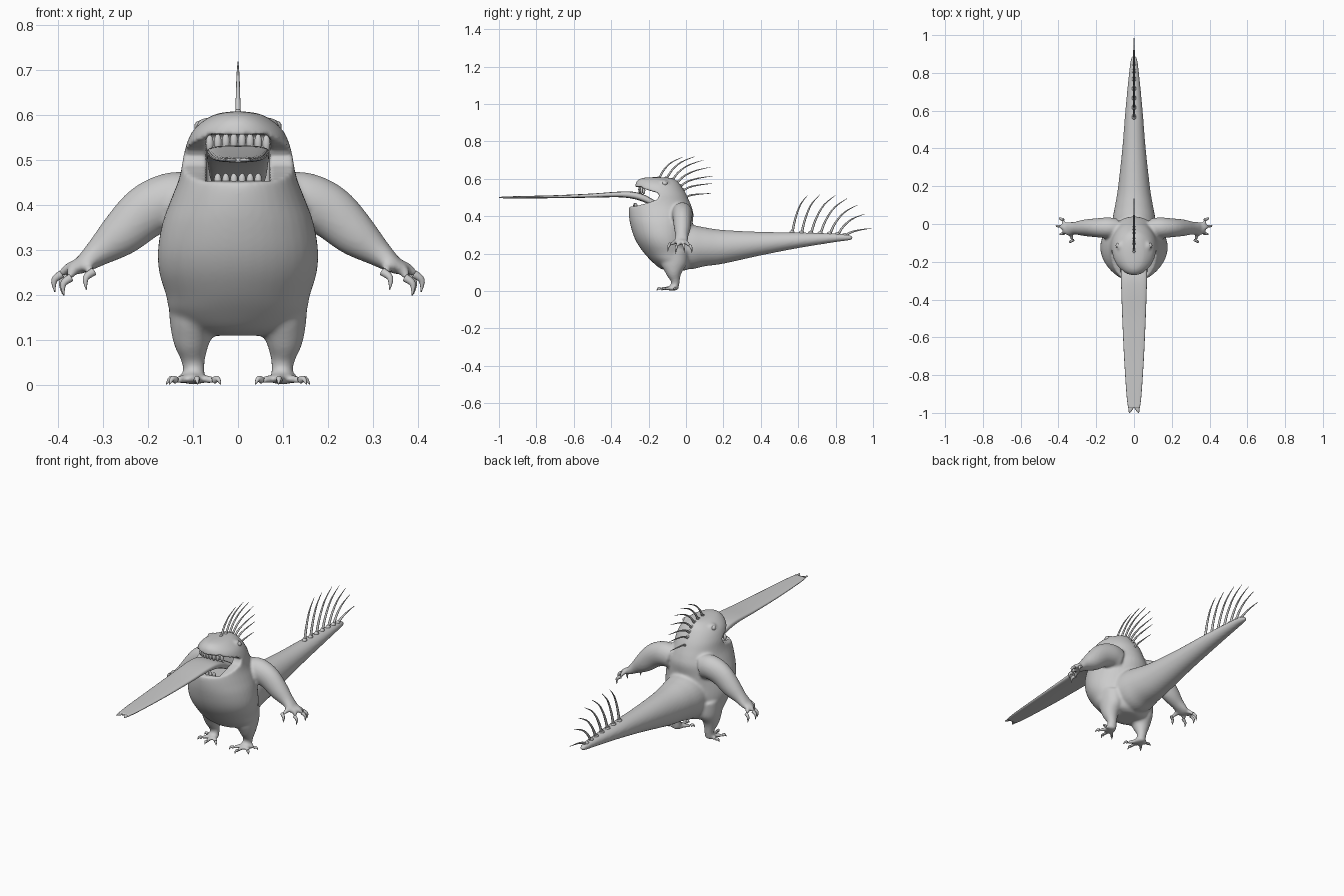
import bpy, bmesh, math
from mathutils import Vector, Matrix

if "Cube" in bpy.data.objects:
    bpy.data.objects.remove(bpy.data.objects["Cube"])

X, Y, Z = Vector((1, 0, 0)), Vector((0, 1, 0)), Vector((0, 0, 1))


def spline(pts, sub):
    """Catmull-Rom through tuples of any length."""
    q = [pts[0]] + list(pts) + [pts[-1]]
    out = []
    for i in range(len(pts) - 1):
        for k in range(sub):
            t = k / sub
            out.append([0.5 * (2 * b + (c - a) * t + (2 * a - 5 * b + 4 * c - d) * t * t
                               + (3 * b - a - 3 * c + d) * t ** 3)
                        for a, b, c, d in zip(*q[i:i + 4])])
    return out + [list(pts[-1])]


def tube(bm, pts, axis=None, up=Y, n=24, sub=5, p=1.0):
    """Loft of (x, y, z, half_width, half_depth) sections."""
    P = spline(pts, sub)
    pos = [Vector(a[:3]) for a in P]
    rings = []
    for i, a in enumerate(P):
        t = axis or (pos[min(i + 1, len(P) - 1)] - pos[max(i - 1, 0)]).normalized()
        u = t.cross(up).normalized()
        v = u.cross(t)
        ring = []
        for k in range(n):
            c, s = math.cos(2 * math.pi * k / n), math.sin(2 * math.pi * k / n)
            c, s = math.copysign(abs(c) ** p, c), math.copysign(abs(s) ** p, s)
            ring.append(bm.verts.new(pos[i] + u * c * max(a[3], .0008) + v * s * max(a[4], .0008)))
        rings.append(ring)
    faces = [bm.faces.new(rings[0][::-1]), bm.faces.new(rings[-1])]
    for r, q in zip(rings, rings[1:]):
        faces += [bm.faces.new((r[k], r[(k + 1) % n], q[(k + 1) % n], q[k])) for k in range(n)]
    bmesh.ops.recalc_face_normals(bm, faces=faces)


def ball(bm, pos, size, seg=16):
    m = Matrix.Translation(pos) @ Matrix.Diagonal((*size, 1))
    bmesh.ops.create_uvsphere(bm, u_segments=seg, v_segments=seg // 2, radius=1, matrix=m)


def finish(name, bm):
    for f in bm.faces:
        f.smooth = True
    me = bpy.data.meshes.new(name)
    bm.to_mesh(me)
    bm.free()
    ob = bpy.data.objects.new(name, me)
    bpy.context.collection.objects.link(ob)
    return ob


# torso and head: (z, front y, back y, half width)
bm = bmesh.new()
torso = [(.11, -.11, 0, .06), (.125, -.145, .02, .115), (.16, -.185, .03, .15), (.2, -.222, .03, .16),
         (.25, -.258, .03, .175), (.3, -.282, .03, .178), (.36, -.299, .035, .168),
         (.41, -.306, .04, .15), (.45, -.304, .03, .134), (.48, -.29, .018, .126),
         (.52, -.275, 0, .119), (.56, -.272, -.025, .104), (.585, -.264, -.045, .08),
         (.602, -.24, -.075, .05), (.608, -.2, -.12, .015)]
tube(bm, [(0, (f + b) / 2, z, w, (b - f) / 2) for z, f, b, w in torso], axis=Z, n=40)
# tail: (y, z, half width, half height)
tail = [(-.06, .24, .12, .115), (.03, .235, .113, .118), (.1, .236, .1, .104), (.2, .236, .084, .09),
        (.4, .253, .062, .063), (.6, .271, .046, .042), (.8, .284, .027, .023),
        (.87, .285, .018, .015), (.892, .284, .008, .007)]
tube(bm, [(0, *t) for t in tail], axis=Y, up=Z, n=32)

claws = bmesh.new()
for s in (1, -1):
    # arm and fingers
    tube(bm, [(s * .09, -.02, .405, .06, .05), (s * .14, -.02, .412, .062, .055),
              (s * .2, -.02, .388, .06, .05), (s * .26, -.02, .335, .05, .044),
              (s * .31, -.022, .295, .032, .034), (s * .345, -.025, .268, .02, .036),
              (s * .365, -.025, .255, .012, .028)])
    for fx, fy, fz in ((.395, -.012, .243), (.378, .022, .238), (.375, -.05, .235), (.325, -.085, .248)):
        mid = (s * (.355 + fx) / 2 * (1 if fx > .33 else .98), (fy - .025) / 2, .262)
        tube(bm, [(s * .335, -.025, .272, .013, .013), (*mid, .012, .012),
                  (s * fx, fy, fz, .009, .009)], n=12)
        tube(claws, [(s * (fx - .004), fy, fz + .004, .009, .008),
                     (s * (fx + .013), fy + (fy + .025) * .15, fz - .01, .007, .006),
                     (s * (fx + .012), fy + (fy + .025) * .2, fz - .036, .001, .001)], n=10)
    # leg and toes
    tube(bm, [(s * .095, -.06, .22, .06, .07), (s * .1, -.065, .15, .053, .07),
              (s * .103, -.065, .1, .042, .045), (s * .1, -.058, .06, .028, .026),
              (s * .098, -.058, .035, .024, .022), (s * .098, -.065, .012, .026, .024)])
    ball(bm, (s * .098, -.075, .014), (.03, .032, .013))
    for tx, ty in ((-.045, -.115), (-.006, -.135), (.04, -.112), (.04, -.06)):
        a = Vector((s * .098, -.065, .018))
        b = Vector((s * (.098 + tx), ty, .011))
        d = (b - a).normalized()
        tube(bm, [(*a, .014, .014), (*((a + b) / 2), .011, .011), (*b, .01, .009)], up=Z, n=12)
        c, e = b + d * .012, b + d * .022
        tube(claws, [(*b, .007, .008), (c.x, c.y, .014, .006, .006), (e.x, e.y, .002, .001, .001)],
             up=Z, n=10)
    # brow bump
    ball(bm, (s * .072, -.118, .577), (.02, .026, .018))
body = finish("body", bm)
finish("claws", claws)

# mouth cutters: open wedge through the head, and the inner cavity
bm = bmesh.new()
wedge = [(-.142, .508), (-.152, .525), (-.19, .535), (-.24, .55), (-.28, .558), (-.45, .56),
         (-.45, .448), (-.3, .45), (-.25, .458), (-.2, .472), (-.155, .488)]
f = bm.faces.new([bm.verts.new((-.3, y, z)) for y, z in wedge])
g = bmesh.ops.extrude_face_region(bm, geom=[f])
bmesh.ops.translate(bm, vec=(.6, 0, 0), verts=[v for v in g["geom"] if isinstance(v, bmesh.types.BMVert)])
bmesh.ops.recalc_face_normals(bm, faces=bm.faces)
cut_wedge = finish("mouth_wedge_cutter", bm)
bm = bmesh.new()
bmesh.ops.create_cube(bm, size=1, matrix=Matrix.Translation((0, -.185, .492)) @ Matrix.Diagonal((.14, .16, .13, 1)))
cut_box = finish("mouth_cavity_cutter", bm)


def remesh(size):
    m = body.modifiers.new("blend", 'REMESH')
    m.mode, m.voxel_size, m.use_smooth_shade = 'VOXEL', size, True


# fuse the body, carve the mouth, soften
remesh(.007)
for c in (cut_wedge, cut_box):
    c.hide_render = True
    m = body.modifiers.new("carve", 'BOOLEAN')
    m.operation, m.solver, m.object = 'DIFFERENCE', 'EXACT', c
remesh(.006)
m = body.modifiers.new("soften", 'SMOOTH')
m.factor, m.iterations = .5, 5
dg = bpy.context.evaluated_depsgraph_get()
body_mesh = bpy.data.meshes.new_from_object(body.evaluated_get(dg))
body.modifiers.clear()
body.data = body_mesh
for c in (cut_wedge, cut_box):
    bpy.data.objects.remove(c)
for p in body.data.polygons:
    p.use_smooth = True

# long flat forked tongue
bm = bmesh.new()
tongue = [(-.12, .45, .055, .016), (-.17, .468, .063, .018), (-.22, .493, .067, .02),
          (-.28, .511, .069, .019), (-.36, .516, .067, .015), (-.5, .51, .062, .011),
          (-.7, .504, .053, .008), (-.9, .501, .04, .006), (-.975, .5, .031, .005)]
tube(bm, [(0, *t) for t in tongue], axis=-Y, up=Z, n=24, p=.6)
for s in (1, -1):
    tube(bm, [(s * .015, -.97, .5, .015, .005), (s * .019, -.985, .5, .01, .004),
              (s * .024, -1, .5, .003, .002)], axis=-Y, up=Z, n=10, sub=3)
finish("tongue", bm)

# teeth along both jaws
bm = bmesh.new()
for i in range(8):
    x = -.063 + i * .018
    y = -.148 - .1 * math.sqrt(1 - (x / .1) ** 2)
    ball(bm, (x, y, .543 - .1 * abs(x)), (.0088, .008, .02), 12)
    if 0 < i < 7:
        ball(bm, (x, -.135 - .14 * math.sqrt(1 - (x / .14) ** 2), .455), (.0085, .008, .016), 12)
finish("teeth", bm)

# eyes
bm = bmesh.new()
for s in (1, -1):
    ball(bm, (s * .084, -.114, .575), (.013, .015, .013))
finish("eyes", bm)


def spikes(name, items, r, knob):
    """Thin backward-curving quills in the middle plane."""
    bm = bmesh.new()
    for y, z, ty, tz in items:
        dy, dz = ty - y, tz - z
        tube(bm, [(0, y, z - .008, r, r), (0, y + dy * .2, z + dz * .36, r * .8, r * .8),
                  (0, y + dy * .53, z + dz * .74, r * .55, r * .55), (0, ty, tz, .001, .001)],
             up=X, n=8, sub=4)
        ball(bm, (0, y, z), (knob, knob * 1.2, knob), 12)
    finish(name, bm)


spikes("head_quills", [(-.145, .605, -.02, .715), (-.105, .605, .045, .718), (-.075, .597, .095, .7),
                       (-.05, .583, .13, .662), (-.032, .565, .147, .615), (-.018, .542, .145, .575),
                       (-.006, .505, .135, .522)], .006, .008)
spikes("tail_quills", [(.567, .312, .65, .512), (.617, .311, .717, .516), (.667, .31, .8, .512),
                       (.717, .308, .862, .495), (.767, .306, .917, .46), (.81, .303, .955, .412),
                       (.848, .298, .992, .335)], .007, .012)
